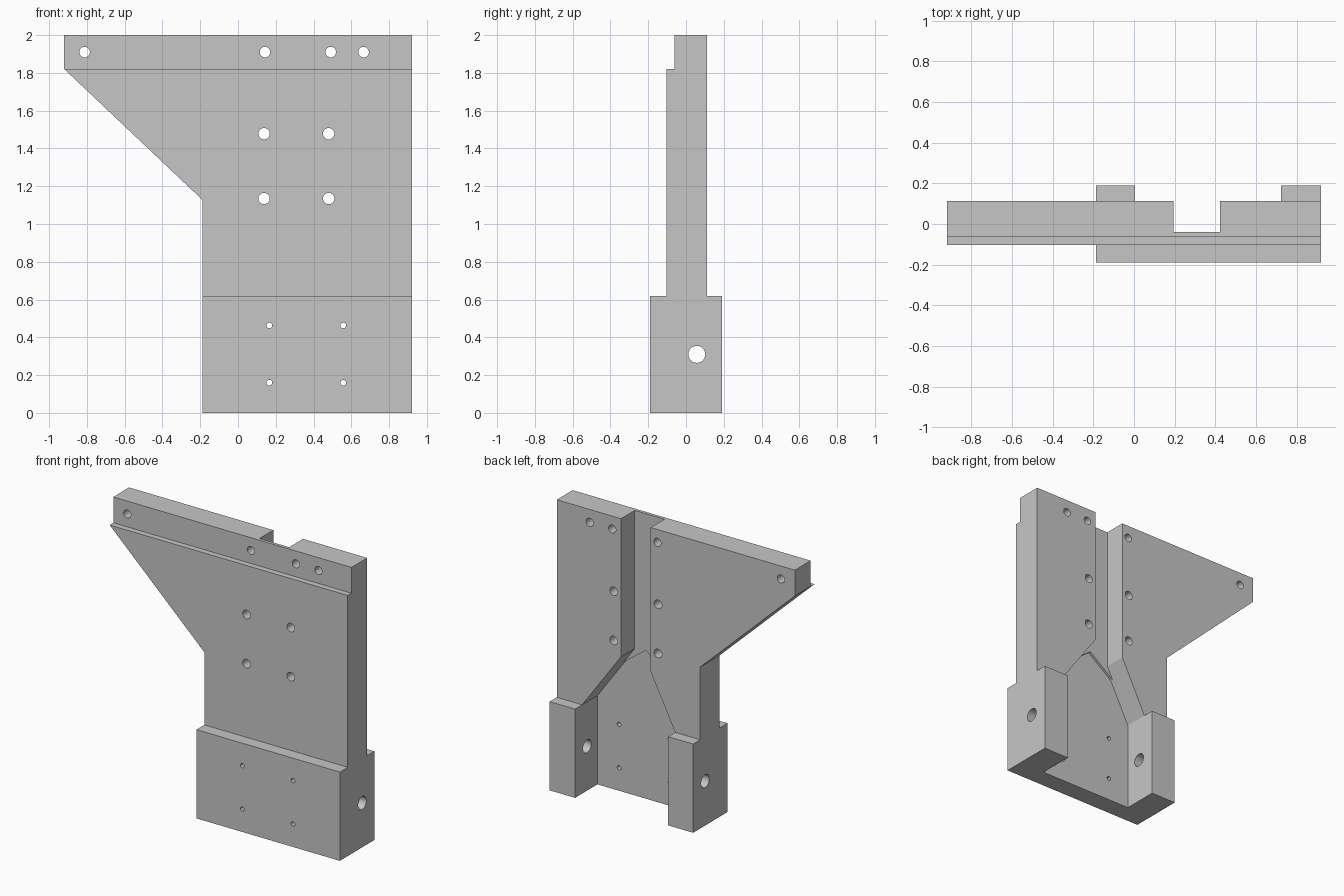
import bpy, bmesh, math
from mathutils import Matrix, Vector

cube = bpy.data.objects.get("Cube")
if cube:
    bpy.data.objects.remove(cube, do_unlink=True)

grey = bpy.data.materials.new("light_grey")
grey.use_nodes = True
grey.diffuse_color = (0.565, 0.565, 0.565, 1)
grey.node_tree.nodes["Principled BSDF"].inputs["Base Color"].default_value = grey.diffuse_color


def add_object(name, bm):
    bmesh.ops.recalc_face_normals(bm, faces=bm.faces[:])
    mesh = bpy.data.meshes.new(name)
    bm.to_mesh(mesh)
    bm.free()
    mesh.materials.append(grey)
    obj = bpy.data.objects.new(name, mesh)
    bpy.context.collection.objects.link(obj)
    return obj


def extrude_profile(name, points, y0, y1):
    """Extrude an outline in the x-z plane from y0 to y1."""
    bm = bmesh.new()
    face = bm.faces.new([bm.verts.new((x, y0, z)) for x, z in points])
    moved = bmesh.ops.extrude_face_region(bm, geom=[face])["geom"]
    verts = [v for v in moved if isinstance(v, bmesh.types.BMVert)]
    bmesh.ops.translate(bm, verts=verts, vec=(0, y1 - y0, 0))
    return add_object(name, bm)


def box_outline(x0, x1, z0, z1):
    return [(x0, z0), (x1, z0), (x1, z1), (x0, z1)]


def drill(name, centre, radius, axis, sides=32):
    bm = bmesh.new()
    turn = Matrix.Rotation(math.pi / 2, 4, axis)
    bmesh.ops.create_cone(bm, cap_ends=True, segments=sides, radius1=radius, radius2=radius,
                          depth=3, matrix=Matrix.Translation(Vector(centre)) @ turn)
    return add_object(name, bm)


def combine(target, tool, operation):
    mod = target.modifiers.new(operation.lower(), "BOOLEAN")
    mod.operation = operation
    mod.solver = "EXACT"
    mod.object = tool
    tool.hide_render = True
    bpy.context.view_layer.objects.active = target
    bpy.ops.object.modifier_apply(modifier=mod.name)
    bpy.data.objects.remove(tool, do_unlink=True)


# Upright plate with a slanted wing, and the thick foot block
right, left, foot_top = -0.188, 0.92, 0.62
bracket = extrude_profile("bracket_plate", [
    (right, 0), (left, 0), (left, 2), (-0.92, 2), (-0.92, 1.82), (right, 1.127)], -0.103, 0.112)
combine(bracket, extrude_profile("foot_block", box_outline(right, left, 0, foot_top), -0.19, 0.19), "UNION")

# Front rebate along the top edge
combine(bracket, extrude_profile("rebate", box_outline(-1.2, 1.2, 1.82, 2.2), -0.5, -0.062), "DIFFERENCE")

# Rear channel that flares out between the two legs
leg_r, leg_l = Vector((0.005, foot_top)), Vector((0.724, foot_top))
slot_r, slot_l = Vector((0.194, 0.99)), Vector((0.424, 1.035))
feet = [(leg_r.x, -0.2), (leg_l.x, -0.2)]
combine(bracket, extrude_profile("channel", feet + [
    leg_l, slot_l, (slot_l.x, 2.2), (slot_r.x, 2.2), slot_r, leg_r], -0.04, 0.5), "DIFFERENCE")

# Slightly deeper peaked pocket in the channel floor
combine(bracket, extrude_profile("pocket", feet + [
    leg_l, leg_l.lerp(slot_l, 0.715), (0.339, 1.045), leg_r.lerp(slot_r, 0.77), leg_r],
    -0.057, -0.038), "DIFFERENCE")

# Mounting holes through the plate
holes = [(x, 1.91, 0.028) for x in (-0.812, 0.143, 0.491, 0.665)]
holes += [(x, z, 0.03) for x in (0.138, 0.48) for z in (1.135, 1.478)]
holes += [(x, z, 0.015) for x in (0.166, 0.557) for z in (0.16, 0.463)]
for x, z, radius in holes:
    combine(bracket, drill("hole", (x, 0, z), radius, "X"), "DIFFERENCE")

# Cross hole through both legs
combine(bracket, drill("cross_hole", (0, 0.057, 0.31), 0.045, "Y"), "DIFFERENCE")

bpy.ops.object.select_all(action="DESELECT")
bracket.select_set(True)
bpy.context.view_layer.objects.active = bracket
bpy.ops.object.shade_smooth_by_angle(angle=math.radians(25))
